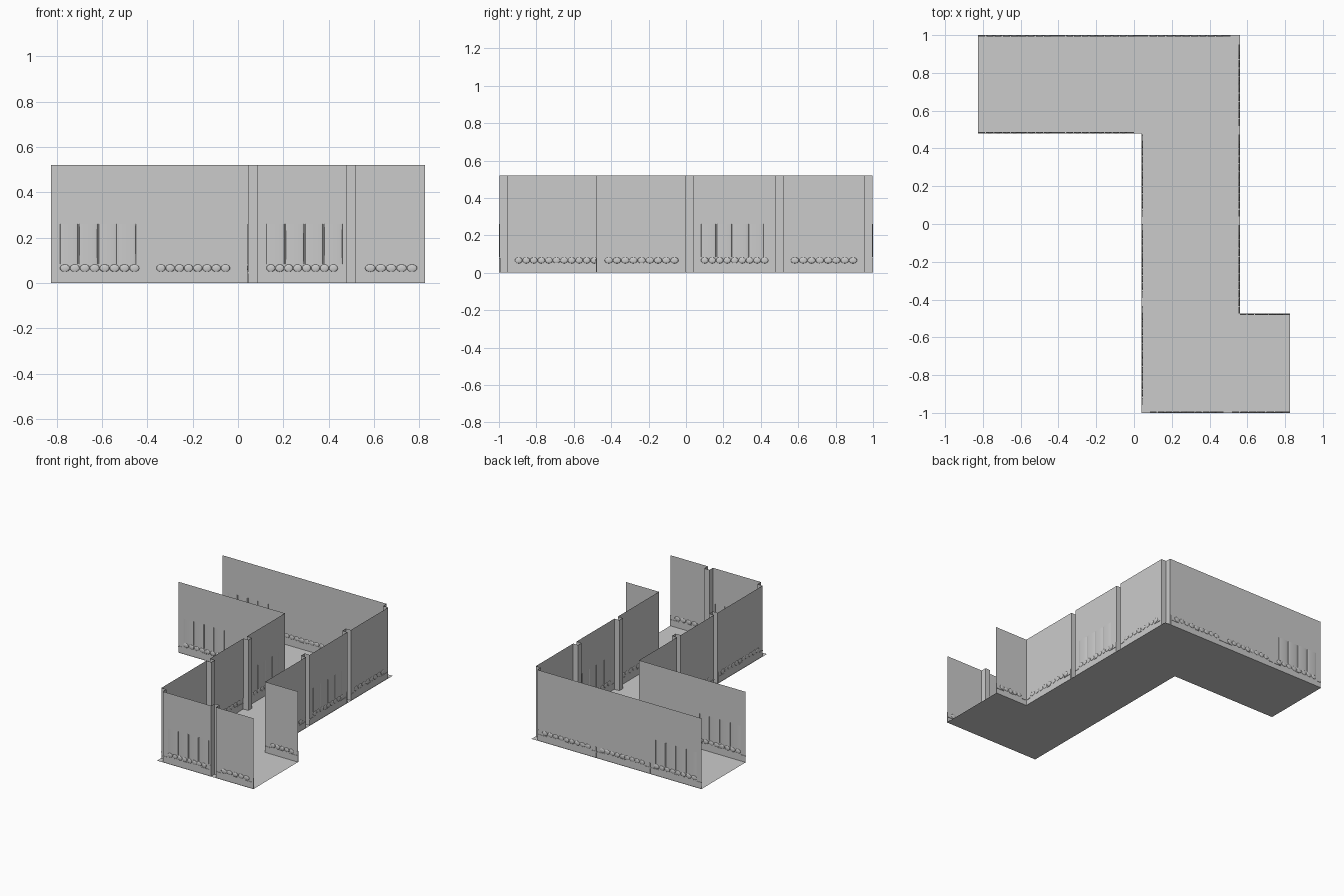
import bpy, bmesh
from mathutils import Vector

if "Cube" in bpy.data.objects:
    bpy.data.objects.remove(bpy.data.objects["Cube"])

H = 0.52      # wall height
G = 0.041     # groove width and depth

grey = bpy.data.materials.new("plain grey")
grey.use_nodes = True
colour = (0.6, 0.6, 0.6, 1)
grey.diffuse_color = colour
grey.node_tree.nodes["Principled BSDF"].inputs["Base Color"].default_value = colour


def finish(name, bm, smooth=False):
    for f in bm.faces:
        f.smooth = smooth
    mesh = bpy.data.meshes.new(name)
    bm.to_mesh(mesh)
    bm.free()
    mesh.materials.append(grey)
    obj = bpy.data.objects.new(name, mesh)
    bpy.context.collection.objects.link(obj)


def wall(name, points):
    """Thin sheet standing on a plan path."""
    bm = bmesh.new()
    verts = [bm.verts.new((p.x, p.y, 0)) for p in points]
    edges = [bm.edges.new(pair) for pair in zip(verts, verts[1:])]
    up = bmesh.ops.extrude_edge_only(bm, edges=edges)["geom"]
    moved = [v for v in up if isinstance(v, bmesh.types.BMVert)]
    bmesh.ops.translate(bm, verts=moved, vec=(0, 0, H))
    finish(name, bm)


def path(corners, notched, grooves, side):
    """Plan path with one notched corner and square grooves folded inward."""
    corners = [Vector(c) for c in corners]
    out = []
    for i, c in enumerate(corners):
        step = (corners[i + 1] - c).normalized() if i + 1 < len(corners) else None
        if i == notched:
            back = (c - corners[i - 1]).normalized()
            out += [c - back * G, c - back * G + step * G, c + step * G]
        else:
            out.append(c)
        if step:
            inward = Vector((-step.y, step.x)) * side
            for d in grooves.get(i, []):
                a, b = c + step * d, c + step * (d + G)
                out += [a, a + inward * G, b + inward * G, b]
    return out


# Floor: two wings joined by a straight passage
bm = bmesh.new()
for x0, x1, y0, y1 in [(-0.825, 0.56, 0.48, 1), (0.04, 0.56, -0.475, 0.48),
                       (0.04, 0.825, -1, -0.475)]:
    bm.faces.new([bm.verts.new((x, y, 0))
                  for x, y in ((x0, y0), (x1, y0), (x1, y1), (x0, y1))])
finish("floor", bm)

# Two folded walls, leaving both corridor ends open
wall("back_wall", path([(-0.825, 0.996), (0.556, 0.996), (0.556, -0.479), (0.825, -0.479)],
                       1, {1: [0.476, 0.956]}, -1))
wall("front_wall", path([(-0.825, 0.484), (0.044, 0.484), (0.044, -0.996), (0.825, -0.996)],
                        2, {1: [0.444, 0.874], 2: [0.434]}, 1))


def place(verts, start, along, u, z, deep):
    """Fit a unit shape onto a wall, straddling the sheet."""
    a = Vector((*along, 0))
    n = Vector((-a.y, a.x, 0))
    mid = Vector((*start, sum(z) / 2)) + a * sum(u) / 2
    for v in verts:
        p = v.co.copy()
        v.co = mid + a * p.x * (u[1] - u[0]) + n * p.y * deep * 2
        v.co.z += p.z * (z[1] - z[0])


# Relief of each wall panel: start, direction, length, has ribs
X, Y = (1, 0), (0, 1)
panels = [((-0.825, 0.996), X, 0.425, True), ((-0.40, 0.996), X, 0.44, False),
          ((0.04, 0.996), X, 0.47, False),
          ((-0.825, 0.484), X, 0.425, True), ((-0.40, 0.484), X, 0.40, False),
          ((0.085, -0.996), X, 0.39, True), ((0.52, -0.996), X, 0.305, False),
          ((0.56, -0.479), X, 0.265, False),
          ((0.556, 0.52), Y, 0.43, False), ((0.556, 0.04), Y, 0.435, True),
          ((0.556, -0.475), Y, 0.47, False),
          ((0.044, 0.04), Y, 0.435, True), ((0.044, -0.39), Y, 0.39, False),
          ((0.044, -0.955), Y, 0.52, False)]

bumps, ribs, clips = bmesh.new(), bmesh.new(), bmesh.new()
for start, along, length, ribbed in panels:
    # row of rounded bumps
    first, last = 0.04, length - 0.035
    count = round((last - first) / 0.042)
    pitch = (last - first) / count
    for i in range(count):
        u = first + i * pitch
        ball = bmesh.ops.create_uvsphere(bumps, u_segments=12, v_segments=8, radius=0.5)
        place(ball["verts"], start, along, (u, u + pitch), (0.05, 0.082), 0.004)
    # tall shallow ribs
    if ribbed:
        for i in range(4):
            u = first + i * 0.085
            tube = bmesh.ops.create_cone(ribs, cap_ends=False, segments=16,
                                         radius1=0.5, radius2=0.5, depth=1)
            place(tube["verts"], start, along, (u, u + 0.08), (0.085, 0.26), 0.003)
    # clips below the bumps and an upright seam at the panel's end
    for u, z in [((0, 0.035), (0.042, 0.048)),
                 ((length / 2 - 0.02, length / 2 + 0.015), (0.046, 0.051)),
                 ((length - 0.075, length), (0.042, 0.048)),
                 ((length - 0.006, length), (0, 0.08))]:
        cube = bmesh.ops.create_cube(clips, size=1)
        place(cube["verts"], start, along, u, z, 0.003)
finish("wall_bumps", bumps, smooth=True)
finish("wall_ribs", ribs, smooth=True)
finish("wall_clips", clips)
